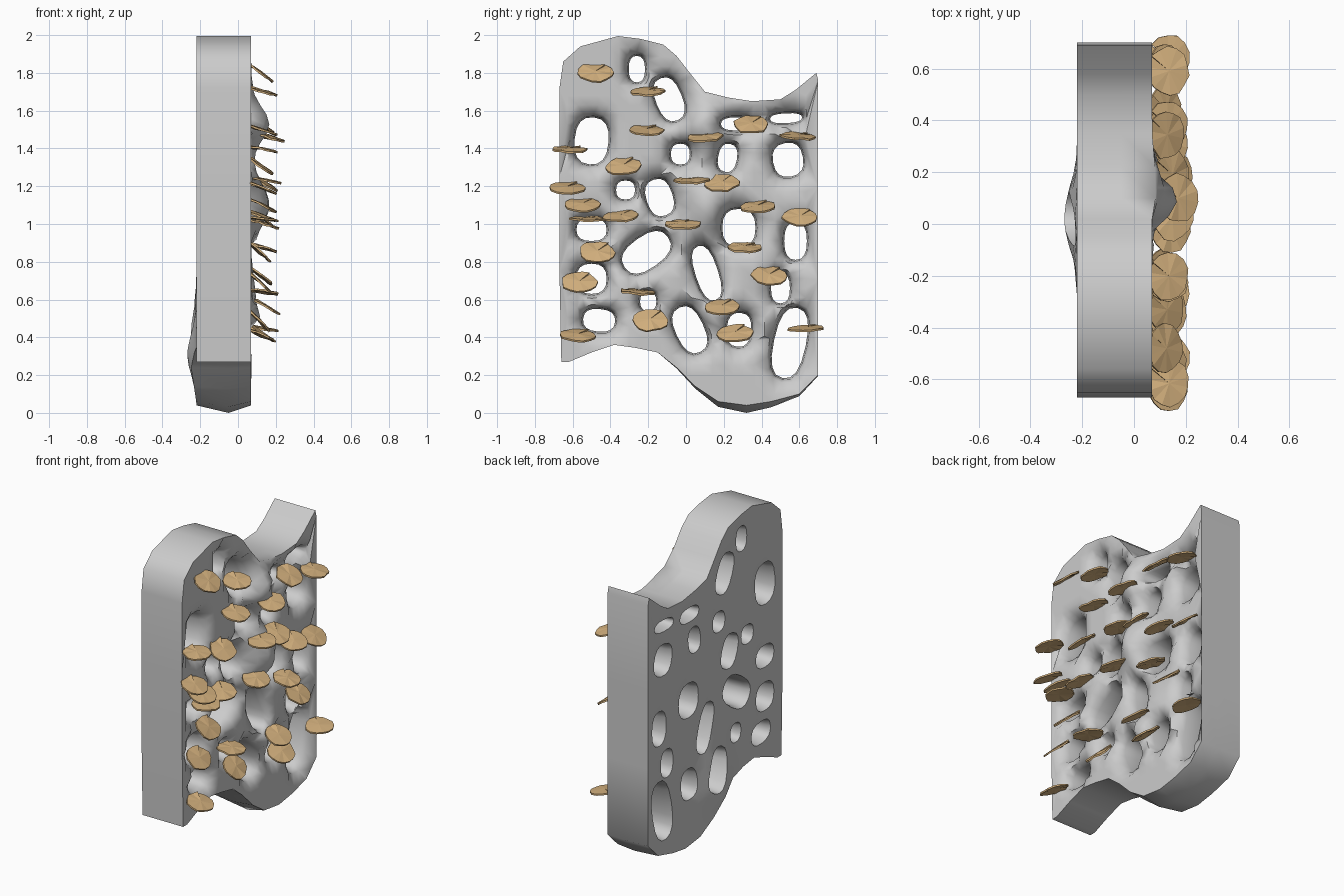
import bpy, bmesh, math, random
from mathutils import Vector, Matrix
from mathutils.geometry import delaunay_2d_cdt

if "Cube" in bpy.data.objects:
    bpy.data.objects.remove(bpy.data.objects["Cube"])

random.seed(4)

# Panel outline in (y, z)
OUTLINE = [(-.66, .27), (-.67, .75), (-.67, 1.25), (-.67, 1.72), (-.65, 1.86), (-.56, 1.94),
           (-.36, 1.995), (-.24, 1.98), (-.12, 1.95), (-.05, 1.89), (.02, 1.8), (.1, 1.7),
           (.22, 1.67), (.35, 1.65), (.5, 1.66), (.58, 1.71), (.69, 1.8), (.70, 1.76),
           (.70, 1.2), (.70, .7), (.70, .2), (.6, .1), (.45, .06), (.32, .04), (.17, .06),
           (.05, .14), (-.05, .24), (-.15, .32), (-.27, .345), (-.38, .36), (-.5, .32), (-.62, .27)]

# Holes: centre y, centre z, radius y, radius z, tilt in degrees
HOLES = [(-.26, 1.82, .043, .07, 0), (-.09, 1.66, .07, .12, 22), (-.5, 1.44, .09, .125, -5),
         (-.03, 1.37, .05, .055, 0), (.22, 1.35, .05, .075, -10), (.54, 1.34, .08, .09, 10),
         (.27, 1.53, .085, .035, 0), (.53, 1.56, .085, .026, 3), (-.32, 1.18, .05, .05, 0),
         (-.14, 1.14, .07, .1, 18), (.28, .98, .088, .1, 0), (.58, .91, .06, .1, 0),
         (-.5, .97, .08, .06, 0), (-.21, .85, .14, .085, 35), (.11, .74, .06, .15, 18),
         (.5, .66, .05, .08, 0), (-.5, .71, .08, .08, 0), (-.46, .49, .085, .06, -5),
         (-.2, .59, .043, .05, 0), (.02, .44, .075, .13, 25), (.28, .44, .065, .09, -5),
         (.55, .37, .085, .19, -12)]

# Swellings: y, z, height, spread y, spread z
FRONT_BUMPS = [(.11, 1.53, .10, .12, .12), (.12, 1.1, .10, .11, .16), (.16, .58, .06, .1, .16)]
BACK_BUMPS = [(.03, .36, .06, .14, .18)]


def bump(bumps, y, z):
    return sum(h * math.exp(-((y - a) / s) ** 2 - ((z - b) / t) ** 2) for a, b, h, s, t in bumps)


def front(y, z):
    return .07 + bump(FRONT_BUMPS, y, z)


def back(y, z):
    return -.22 - bump(BACK_BUMPS, y, z)


def hole_ring(hole, grow, n=16):
    cy, cz, ry, rz, tilt = hole
    a = math.radians(tilt)
    pts = []
    for i in range(n):
        t = 2 * math.pi * i / n
        c, s = math.cos(t), math.sin(t)
        u = (ry + grow) * math.copysign(abs(c) ** .8, c)
        v = (rz + grow) * math.copysign(abs(s) ** .8, s)
        pts.append((cy + u * math.cos(a) - v * math.sin(a), cz + u * math.sin(a) + v * math.cos(a)))
    return pts


def near_hole(y, z):
    for cy, cz, ry, rz, tilt in HOLES:
        a = math.radians(tilt)
        dy, dz = y - cy, z - cz
        u, v = dy * math.cos(a) + dz * math.sin(a), dz * math.cos(a) - dy * math.sin(a)
        if (u / (ry + .045)) ** 2 + (v / (rz + .045)) ** 2 < 1.15:
            return True
    return False


def inside(y, z, poly):
    hit = False
    for (y1, z1), (y2, z2) in zip(poly, poly[1:] + poly[:1]):
        if (z1 > z) != (z2 > z) and y < y1 + (z - z1) * (y2 - y1) / (z2 - z1):
            hit = not hit
    return hit


def add_wall(bm, rings):
    rows = [[bm.verts.new(p) for p in r] for r in rings]
    for a, b in zip(rows, rows[1:]):
        for i in range(len(a)):
            j = (i + 1) % len(a)
            bm.faces.new((a[i], a[j], b[j], b[i]))


def add_sheet(bm, grow, depth, dip):
    # Perforated face: outline + hole rims + relief points between them
    rims = [hole_ring(h, grow) for h in HOLES]
    pts, edges, xs = [], [], []
    for k, loop in enumerate([OUTLINE] + rims):
        s, n = len(pts), len(loop)
        pts += loop
        xs += [depth(*p) - (dip if k else 0) for p in loop]
        edges += [(s + i, s + (i + 1) % n) for i in range(n)]
    for i in range(24):
        for j in range(37):
            y, z = -.63 + i * .055, .1 + j * .051
            if not near_hole(y, z) and inside(y, z, OUTLINE):
                pts.append((y, z))
                xs.append(depth(y, z))
    vs, _, fs, orig, _, _ = delaunay_2d_cdt([Vector(p) for p in pts], edges, [], 0, 1e-5)
    made = {}
    for f in fs:
        c = sum((vs[i] for i in f), Vector((0, 0))) / len(f)
        if not inside(c.x, c.y, OUTLINE) or any(inside(c.x, c.y, r) for r in rims):
            continue
        for i in f:
            if i not in made:
                x = xs[orig[i][0]] if orig[i] else depth(*vs[i])
                made[i] = bm.verts.new((x, vs[i].x, vs[i].y))
        bm.faces.new([made[i] for i in f])


# Perforated panel
bm = bmesh.new()
FG, BG, FD, BD = .024, .012, .03, -.006
add_sheet(bm, FG, front, FD)
add_sheet(bm, BG, back, BD)
edge_mid = [(-.05, y, z - .04 * math.exp(-((y - .32) / .25) ** 2) * (z < .3)) for y, z in OUTLINE]
add_wall(bm, [[(front(*p), *p) for p in OUTLINE], edge_mid, [(back(*p), *p) for p in OUTLINE]])
for h in HOLES:
    rim_f, rim_b = hole_ring(h, FG), hole_ring(h, BG)
    add_wall(bm, [[(front(*p) - FD, *p) for p in rim_f],
                  [(front(*p) - .07, *p) for p in hole_ring(h, .008)],
                  [(-.08, *p) for p in hole_ring(h, 0)],
                  [(-.17, *p) for p in hole_ring(h, .003)],
                  [(back(*p) - BD, *p) for p in rim_b]])
bmesh.ops.remove_doubles(bm, verts=bm.verts, dist=2e-4)
bmesh.ops.recalc_face_normals(bm, faces=bm.faces)
me = bpy.data.meshes.new("perforated_panel")
bm.to_mesh(me)
bm.free()
panel = bpy.data.objects.new("perforated_panel", me)
bpy.context.collection.objects.link(panel)
bpy.context.view_layer.objects.active = panel
panel.select_set(True)
bpy.ops.object.shade_smooth_by_angle(angle=math.radians(60))
panel.select_set(False)

# Bracket caps: y, z, visible height
CAPS = [(-.48, 1.80, .11), (-.2, 1.70, .05), (-.21, 1.495, .065), (-.615, 1.395, .04),
        (.1, 1.46, .06), (.345, 1.525, .1), (.59, 1.465, .045), (-.33, 1.305, .1),
        (-.63, 1.19, .07), (.03, 1.23, .04), (.19, 1.215, .1), (-.55, 1.1, .08),
        (-.345, 1.04, .07), (-.52, 1.025, .03), (-.015, 1.0, .06), (.38, 1.09, .07),
        (.605, 1.035, .11), (-.47, .85, .12), (.31, .875, .06), (-.565, .69, .12),
        (-.255, .64, .035), (.44, .725, .11), (.19, .56, .09), (-.19, .49, .13),
        (-.57, .41, .08), (.26, .42, .1), (.635, .445, .04)]
tan = bpy.data.materials.new("tan_cap")
tan.diffuse_color = (.66, .44, .21, 1)
tan.use_nodes = True
tan.node_tree.nodes["Principled BSDF"].inputs["Base Color"].default_value = tan.diffuse_color


def add_cap(index, y, z, height):
    # Slit disc, slightly domed, tipping down away from the panel
    bm = bmesh.new()
    n, r, thick = 14, .096, .005
    slit = math.radians(145)
    tops, bots = [], []
    for i in range(n + 1):
        a = slit + math.radians(1) + math.radians(358) * i / n
        k = r * random.uniform(.92, 1.04)
        w = random.uniform(-.004, .004) + (.006 if i == 0 else 0)
        tops.append(bm.verts.new((.85 * k * math.cos(a), k * math.sin(a), w + thick)))
        bots.append(bm.verts.new((.85 * k * math.cos(a), k * math.sin(a), w - thick)))
    ct, cb = bm.verts.new((0, 0, .006 + thick)), bm.verts.new((0, 0, .006 - thick))
    for i in range(n):
        bm.faces.new((ct, tops[i], tops[i + 1]))
        bm.faces.new((cb, bots[i + 1], bots[i]))
        bm.faces.new((tops[i], bots[i], bots[i + 1], tops[i + 1]))
    bm.faces.new((ct, cb, bots[0], tops[0]))
    bm.faces.new((ct, tops[n], bots[n], cb))
    bmesh.ops.recalc_face_normals(bm, faces=bm.faces)
    tilt = math.asin(max(.05, min(.75, (height - .012) / .165)))
    x = .055 + .08 * math.cos(tilt) + .5 * bump(FRONT_BUMPS, y, z)
    roll = math.radians(random.uniform(-5, 5))
    bm.transform(Matrix.Translation((x, y, z)) @ Matrix.Rotation(roll, 4, 'X') @ Matrix.Rotation(tilt, 4, 'Y'))
    me = bpy.data.meshes.new("bracket_cap")
    bm.to_mesh(me)
    bm.free()
    me.materials.append(tan)
    bpy.context.collection.objects.link(bpy.data.objects.new(f"bracket_cap_{index:02d}", me))


for i, cap in enumerate(CAPS):
    add_cap(i + 1, *cap)
